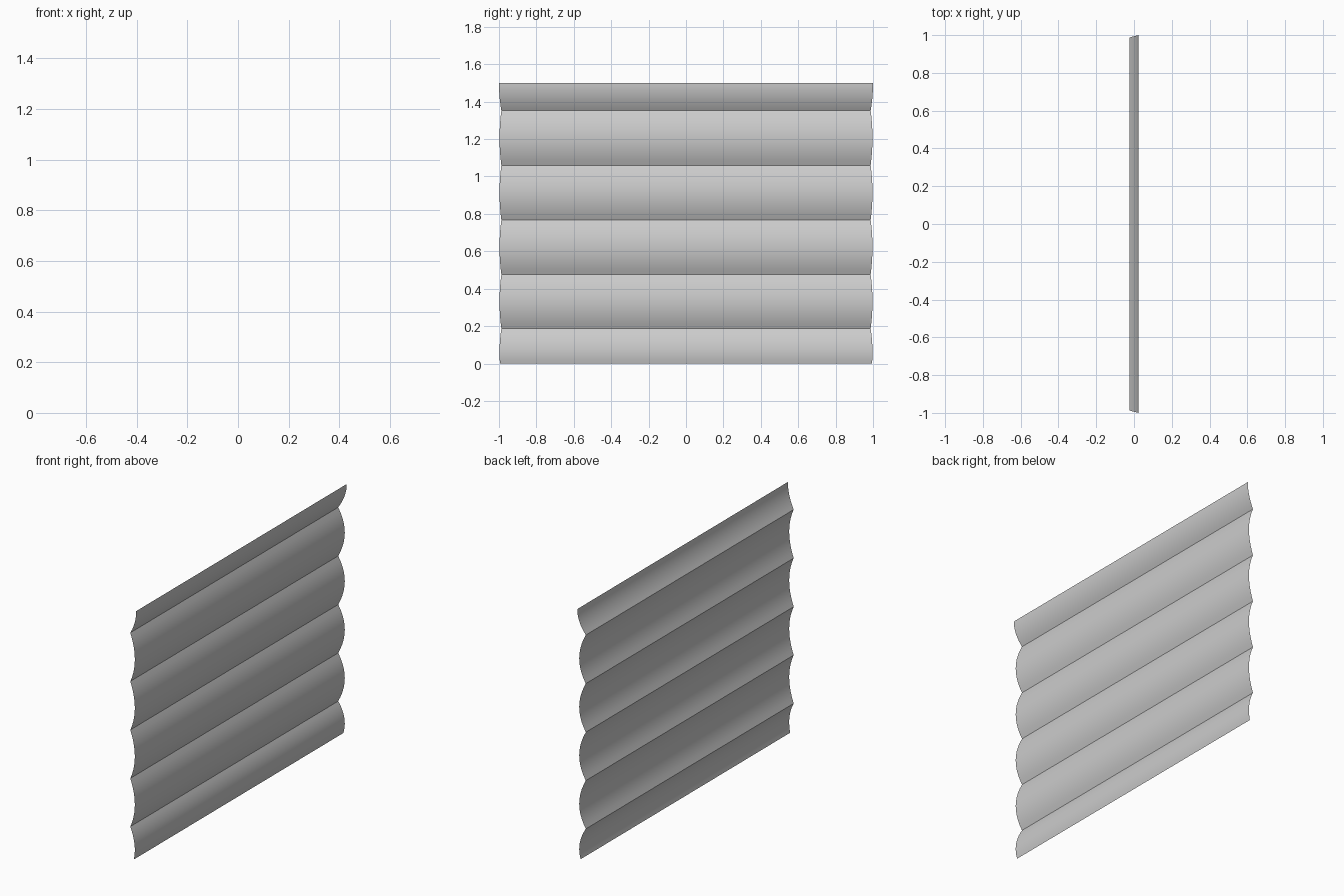
import bpy, math

if "Cube" in bpy.data.objects:
    bpy.data.objects.remove(bpy.data.objects["Cube"])

# Profile of the lapped boards: creases at x = IN, bulges at x = OUT
IN, OUT, TOP = -0.025, 0.012, 0.023
CREASES = [0.187, 0.477, 0.768, 1.060, 1.352]
STEPS = 10


def arc(z0, z1, peak_z, peak_x, half):
    """Points of one bulged board between two heights."""
    pts = []
    for i in range(STEPS + 1):
        z = z0 + (z1 - z0) * i / STEPS
        t = (z - peak_z) / half
        pts.append((peak_x - (peak_x - IN) * t * t, z))
    return pts


# Bottom partial board, four full boards, top half board
profile = arc(0.0, CREASES[0], 0.06, OUT, CREASES[0] - 0.06)
for a, b in zip(CREASES, CREASES[1:]):
    profile += arc(a, b, (a + b) / 2, OUT, (b - a) / 2)[1:]
profile += arc(CREASES[-1], 1.5, 1.5, TOP, 1.5 - CREASES[-1])[1:]

# Sheet swept along y, with mitred ends
verts, faces = [], []
for x, z in profile:
    end = 1.0 - math.tan(math.radians(15)) * (TOP - x)
    verts += [(x, -end, z), (x, end, z)]
for i in range(len(profile) - 1):
    k = 2 * i
    faces.append((k, k + 1, k + 3, k + 2))

mesh = bpy.data.meshes.new("siding_panel")
mesh.from_pydata(verts, [], faces)
mesh.update()
panel = bpy.data.objects.new("siding_panel", mesh)
bpy.context.collection.objects.link(panel)

# Smooth boards with sharp creases
bpy.context.view_layer.objects.active = panel
panel.select_set(True)
bpy.ops.object.shade_smooth_by_angle(angle=math.radians(30))
